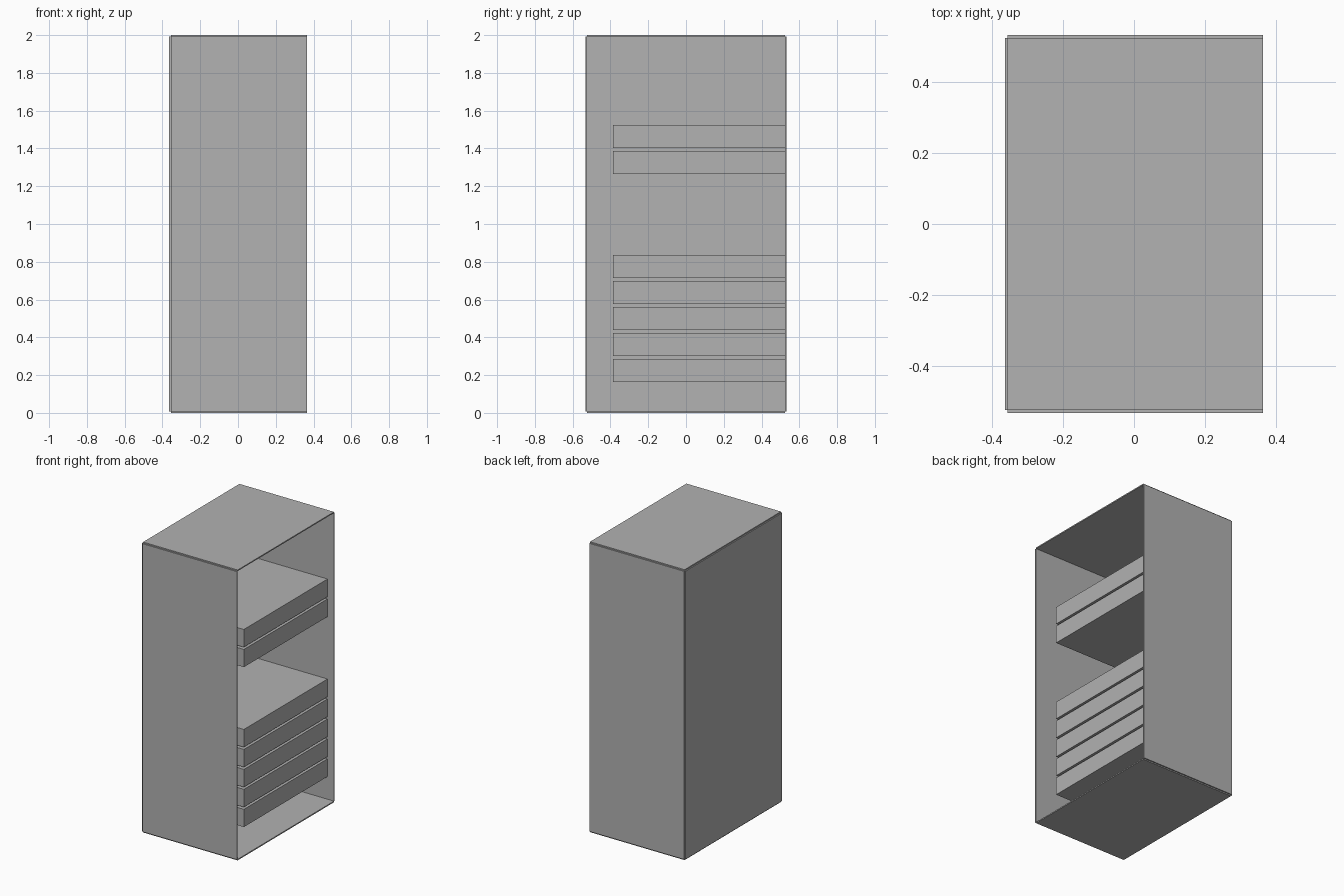
import bpy

if "Cube" in bpy.data.objects:
    bpy.data.objects.remove(bpy.data.objects["Cube"], do_unlink=True)

grey = bpy.data.materials.new("plain_grey")
grey.use_nodes = True
colour = (0.445, 0.445, 0.445, 1)
grey.diffuse_color = colour
grey.node_tree.nodes["Principled BSDF"].inputs["Base Color"].default_value = colour


def box(name, x, y, z):
    """Box spanning the given (low, high) ranges."""
    spans = (x, y, z)
    bpy.ops.mesh.primitive_cube_add(size=1, location=[(a + b) / 2 for a, b in spans])
    ob = bpy.context.object
    ob.name = name
    ob.scale = [b - a for a, b in spans]
    bpy.ops.object.transform_apply(location=False, rotation=False, scale=True)
    ob.data.materials.append(grey)
    return ob


# Outer size of the cabinet and panel thickness
half_x, half_y, height, t = 0.364, 0.532, 2.0, 0.008
inner_x = (-half_x + t, half_x)
inner_y = (-half_y + t, half_y - t)
inner_z = (t, height - t)

# Cabinet shell, open towards +x, with stepped panel corners
box("back_panel", (-half_x, -half_x + t), inner_y, inner_z)
box("side_panel_front", inner_x, (-half_y, -half_y + t), inner_z)
box("side_panel_rear", inner_x, (half_y - t, half_y), inner_z)
box("bottom_panel", inner_x, inner_y, (0, t))
box("top_panel", inner_x, inner_y, (height - t, height))

# Stacked drawers: a lower group of five and an upper group of two
pitch, drawer_height = 0.1375, 0.122
for group, base, count in (("lower", 0.164, 5), ("upper", 1.265, 2)):
    for i in range(count):
        z = base + i * pitch
        box(f"{group}_drawer_{i + 1}", (-half_x + t, 0.315),
            (-0.386, half_y - t), (z, z + drawer_height))
